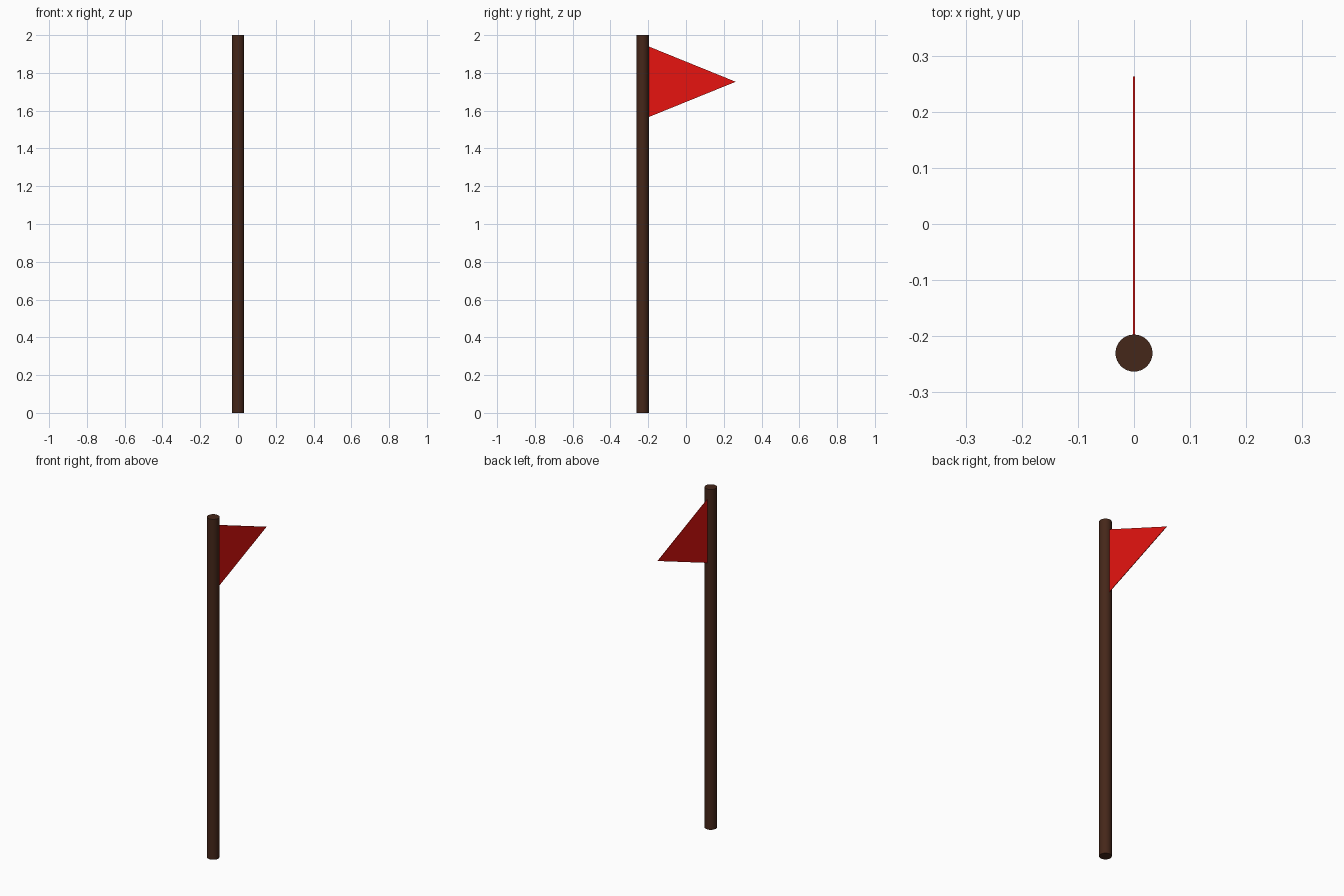
import bpy, bmesh, math

if "Cube" in bpy.data.objects:
    bpy.data.objects.remove(bpy.data.objects["Cube"])

POLE_Y, POLE_R, HEIGHT = -0.23, 0.033, 2.0


def paint(obj, name, color):
    mat = bpy.data.materials.new(name)
    mat.diffuse_color = (*color, 1)
    mat.use_nodes = True
    mat.node_tree.nodes["Principled BSDF"].inputs["Base Color"].default_value = mat.diffuse_color
    obj.data.materials.append(mat)


# Round wooden pole
bpy.ops.mesh.primitive_cylinder_add(vertices=32, radius=POLE_R, depth=HEIGHT,
                                    location=(0, POLE_Y, HEIGHT / 2))
pole = bpy.context.object
pole.name = "pole"
bpy.ops.object.shade_smooth_by_angle(angle=math.radians(40))
paint(pole, "dark_wood", (0.06, 0.02, 0.01))

# Thin triangular pennant, its hoist edge tucked into the pole
thickness = 0.003
bm = bmesh.new()
outline = [(POLE_Y, 1.553), (0.263, 1.753), (POLE_Y, 1.953)]
face = bm.faces.new([bm.verts.new((-thickness / 2, y, z)) for y, z in outline])
side = bmesh.ops.extrude_face_region(bm, geom=[face], use_keep_orig=True)["geom"]
bmesh.ops.translate(bm, vec=(thickness, 0, 0),
                    verts=[g for g in side if isinstance(g, bmesh.types.BMVert)])
bmesh.ops.recalc_face_normals(bm, faces=bm.faces)
mesh = bpy.data.meshes.new("pennant")
bm.to_mesh(mesh)
bm.free()
pennant = bpy.data.objects.new("pennant", mesh)
bpy.context.collection.objects.link(pennant)
paint(pennant, "red_cloth", (0.8, 0.007, 0.005))
